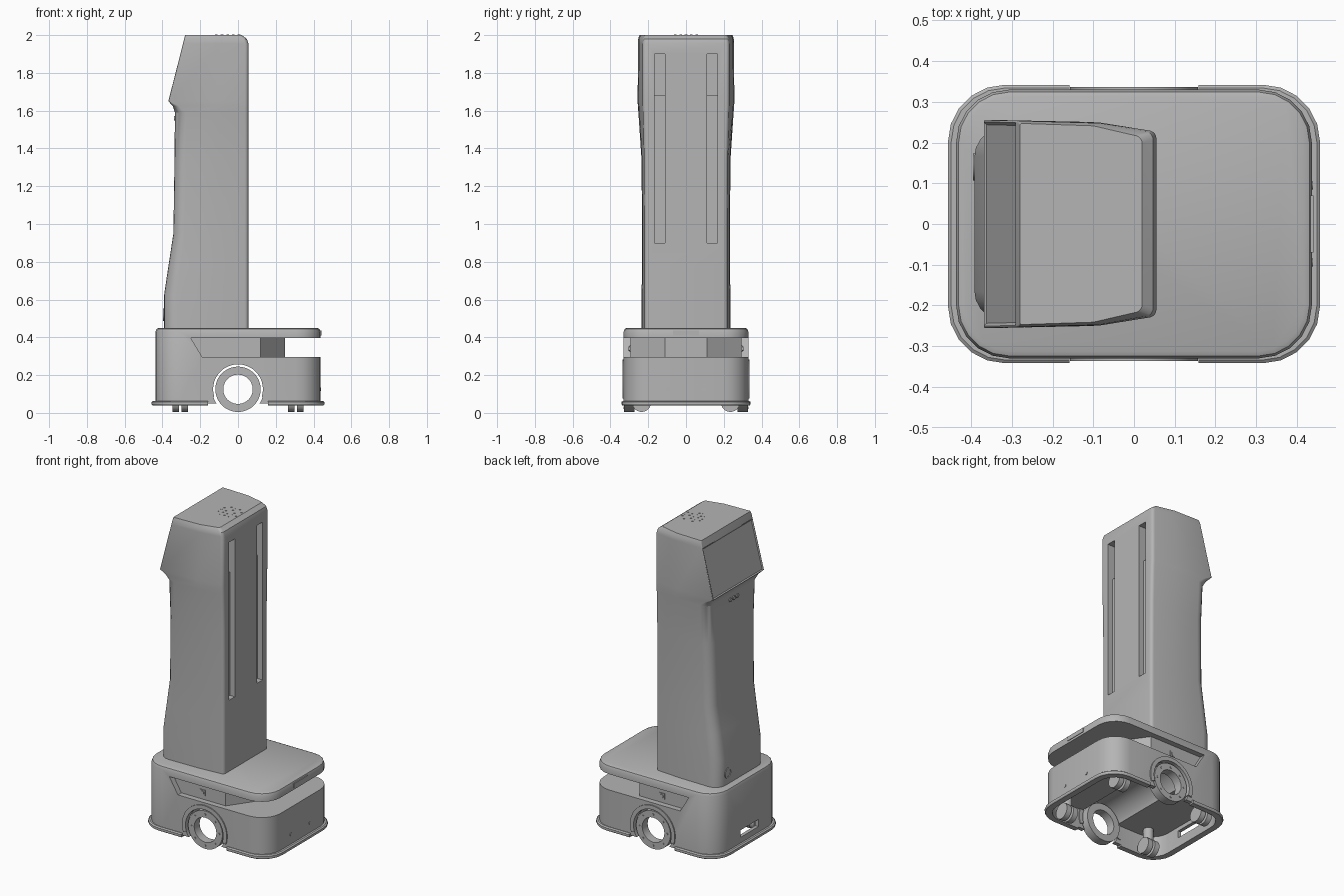
import bpy, bmesh
from math import sin, cos, pi, radians
from mathutils import Matrix

old = bpy.data.objects.get("Cube")
if old:
    bpy.data.objects.remove(old, do_unlink=True)

grey = bpy.data.materials.new("light_grey")
grey.use_nodes = True
GREY = (0.46, 0.46, 0.46, 1)
grey.diffuse_color = GREY
grey.node_tree.nodes["Principled BSDF"].inputs["Base Color"].default_value = GREY


def finish(name, bm):
    bmesh.ops.recalc_face_normals(bm, faces=bm.faces)
    mesh = bpy.data.meshes.new(name)
    bm.to_mesh(mesh)
    bm.free()
    mesh.materials.append(grey)
    obj = bpy.data.objects.new(name, mesh)
    bpy.context.collection.objects.link(obj)
    return obj


def smooth(obj, angle=30):
    bpy.ops.object.select_all(action='DESELECT')
    obj.select_set(True)
    bpy.context.view_layer.objects.active = obj
    bpy.ops.object.shade_smooth_by_angle(angle=radians(angle))
    return obj


def outline(x0, x1, wb, wf, rb, rf, seg=5):
    """Rounded four-sided outline, wb wide at x0 and wf wide at x1."""
    pts = []
    mid = (x0 * 0.4 + x1 * 0.6, wb * 0.8 + wf * 0.2)
    corners = [(x1, -wf, rf, -1, 1), (x1, wf, rf, 0, 1),
               (x0, wb, rb, 1, -1), (x0, -wb, rb, 2, -1)]
    for i, (x, y, r, quarter, sx) in enumerate(corners):
        cx, cy = x - sx * r, y - r * (1 if y > 0 else -1)
        for k in range(seg + 1):
            a = (quarter + k / seg) * pi / 2
            pts.append((cx + r * cos(a), cy + r * sin(a)))
        if i == 1:
            pts.append(mid)
        if i == 3:
            pts.append((mid[0], -mid[1]))
    return pts


def loft(name, rings, inset_screen=False):
    bm = bmesh.new()
    loops = [[bm.verts.new((x, y, z)) for x, y in pts] for z, pts in rings]
    n = len(loops[0])
    for a, b in zip(loops, loops[1:]):
        for i in range(n):
            j = (i + 1) % n
            bm.faces.new((a[i], a[j], b[j], b[i]))
    bm.faces.new(loops[0][::-1])
    bm.faces.new(loops[-1])
    if inset_screen:
        bmesh.ops.recalc_face_normals(bm, faces=bm.faces)
        screen = [f for f in bm.faces if f.normal.x < -0.9
                  and f.calc_center_median().z > 1.7 and f.calc_area() > 0.1]
        bmesh.ops.inset_individual(bm, faces=screen, thickness=0.01, depth=-0.005)
    return finish(name, bm)


def slab(name, hx, hy, r, levels):
    """Rounded plate; levels are (z, inset) pairs."""
    return loft(name, [(z, outline(-hx + d, hx - d, hy - d, hy - d, r - d, r - d))
                       for z, d in levels])


def box(name, x, y, z):
    bm = bmesh.new()
    bmesh.ops.create_cube(bm, size=1)
    for v in bm.verts:
        v.co = [lo + (c + 0.5) * (hi - lo) for c, (lo, hi) in zip(v.co, (x, y, z))]
    return finish(name, bm)


def cylinder(name, centre, r, depth, axis, seg=32):
    bm = bmesh.new()
    turn = {'X': Matrix.Rotation(pi / 2, 4, 'Y'), 'Y': Matrix.Rotation(pi / 2, 4, 'X'),
            'Z': Matrix()}[axis]
    bmesh.ops.create_cone(bm, cap_ends=True, segments=seg, radius1=r, radius2=r,
                          depth=depth, matrix=Matrix.Translation(centre) @ turn)
    return smooth(finish(name, bm))


def prism(name, pts, axis, lo, hi):
    """Extrude an outline in XZ along Y, or in XY along Z."""
    bm = bmesh.new()
    put = (lambda p, d: (p[0], d, p[1])) if axis == 'Y' else (lambda p, d: (p[0], p[1], d))
    a = [bm.verts.new(put(p, lo)) for p in pts]
    b = [bm.verts.new(put(p, hi)) for p in pts]
    bm.faces.new(a)
    bm.faces.new(b[::-1])
    for i in range(len(pts)):
        j = (i + 1) % len(pts)
        bm.faces.new((a[i], b[i], b[j], a[j]))
    return finish(name, bm)


def cut(obj, *cutters):
    bpy.context.view_layer.objects.active = obj
    for c in cutters:
        m = obj.modifiers.new("cut", 'BOOLEAN')
        m.operation, m.solver, m.object = 'DIFFERENCE', 'EXACT', c
        bpy.ops.object.modifier_apply(modifier=m.name)
        bpy.data.objects.remove(c, do_unlink=True)
    return smooth(obj)


# Base body: side gap, wheel tunnel, hollow underside, rear slot
AXLE = 0.125
body = slab("base_body", 0.437, 0.33, 0.13,
            [(0.05, 0), (0.43, 0), (0.445, 0.006), (0.45, 0.018)])
cut(body,
    prism("gap_cutter", [(-0.25, 0.397), (-0.19, 0.297), (0.6, 0.297), (0.6, 0.397)],
        'Y', -0.5, 0.5),
    slab("hollow_cutter", 0.415, 0.305, 0.11, [(0.0, 0), (0.17, 0)]),
    cylinder("tunnel_cutter", (0, 0, AXLE), 0.137, 1, 'Y', 48),
    box("slot_cutter", (-0.5, -0.38), (-0.1, 0.08), (0.1, 0.145)))

# Core between the lower body and the deck
prism("gap_core", [(-0.3, -0.295), (0.12, -0.295), (0.25, -0.11),
                   (0.25, 0.11), (0.12, 0.295), (-0.3, 0.295)], 'Z', 0.28, 0.41)

# Bumper skirt, interrupted at the wheels
cut(slab("bumper_skirt", 0.457, 0.342, 0.14, [(0.04, 0.004), (0.046, 0), (0.058, 0), (0.064, 0.008)]),
    slab("skirt_cutter", 0.415, 0.305, 0.11, [(0, 0), (0.1, 0)]),
    box("skirt_gap_cutter", (-0.158, 0.158), (-0.5, 0.5), (0, 0.1)))

for side, s in (("front", -1), ("back", 1)):
    # Hollow drive wheel with its hub bolts
    wheel = cylinder(side + "_drive_wheel", (0, s * 0.3, AXLE), 0.12, 0.055, 'Y', 48)
    cut(wheel, cylinder("hub_cutter", (0, s * 0.3, AXLE), 0.078, 0.2, 'Y', 24))
    for k in range(8):
        a = k * pi / 4
        cylinder(side + "_wheel_bolt", (0.098 * cos(a), s * 0.328, AXLE + 0.098 * sin(a)),
                 0.006, 0.006, 'Y', 8)
    # Arch surround
    angles = [radians(-18 + 216 * k / 24) for k in range(25)]
    arch = [(r * cos(a), AXLE + r * sin(a))
            for r, order in ((0.157, angles), (0.132, angles[::-1])) for a in order]
    smooth(prism(side + "_wheel_arch", arch, 'Y', s * 0.3, s * 0.337))
    # Side sensor
    box(side + "_side_sensor", (-0.058, -0.022), sorted((s * 0.29, s * 0.3)), (0.322, 0.358))
    cylinder(side + "_sensor_lens", (-0.04, s * 0.3, 0.34), 0.012, 0.008, 'Y', 16)
    # Nose studs
    cylinder(side + "_nose_stud", (0.437, s * 0.095, 0.125), 0.01, 0.006, 'X', 12)
    # Twin casters
    for end, t in (("left", 1), ("right", -1)):
        x, y = t * 0.305, s * 0.235
        for d in (-0.024, 0.024):
            cylinder(f"{side}_{end}_caster_wheel", (x + d, y, 0.055), 0.05, 0.034, 'X', 24)
        cylinder(f"{side}_{end}_caster_axle", (x, y, 0.055), 0.014, 0.06, 'X', 12)
        cylinder(f"{side}_{end}_caster_stem", (x, y, 0.12), 0.03, 0.11, 'Z', 16)

# Sensor strip on the deck edge
box("deck_edge_strip", (0.434, 0.441), (-0.07, 0.07), (0.41, 0.437))

# Column and head: z, rear x, front x, rear half width, front half width, rear radius
sections = [(0.44, -0.392, 0.055, 0.235, 0.22, 0.07),
            (0.62, -0.392, 0.055, 0.235, 0.22, 0.07),
            (0.78, -0.368, 0.055, 0.233, 0.22, 0.065),
            (0.95, -0.342, 0.055, 0.232, 0.22, 0.06),
            (1.35, -0.336, 0.055, 0.236, 0.222, 0.06),
            (1.59, -0.334, 0.055, 0.252, 0.228, 0.06),
            (1.625, -0.345, 0.055, 0.255, 0.23, 0.03),
            (1.65, -0.369, 0.055, 0.256, 0.23, 0.005),
            (1.955, -0.291, 0.055, 0.254, 0.23, 0.005),
            (1.98, -0.285, 0.047, 0.253, 0.227, 0.005),
            (2.0, -0.28, 0.02, 0.247, 0.218, 0.005)]
column = loft("column", [(z, outline(x0, x1, wb, wf, rb, 0.02))
                         for z, x0, x1, wb, wf, rb in sections], inset_screen=True)
# Recessed vertical slots, deeper towards the top
slots = []
for s in (-1, 1):
    y = sorted((s * 0.11, s * 0.168))
    slots += [box("slot_cutter", (0.02, 0.1), y, (0.9, 1.7)),
              box("slot_cutter", (-0.02, 0.1), y, (1.68, 1.9))]
cut(column, *slots)

# Speaker perforations on the head
for i in range(5):
    for j in range(-2, 3):
        if abs(j) + abs(i - 2) < 4:
            cylinder("speaker_dot", (-0.115 + i * 0.03, j * 0.028, 2.0), 0.007, 0.004, 'Z', 4)

# Buttons under the screen and a port near the foot
for y in (-0.035, 0, 0.035):
    cylinder("neck_button", (-0.336, y, 1.56), 0.013, 0.008, 'X', 16)
port = cylinder("foot_port", (-0.388, 0.14, 0.52), 0.033, 0.016, 'X', 24)
cut(port, cylinder("port_cutter", (-0.4, 0.14, 0.52), 0.024, 0.02, 'X', 24))
